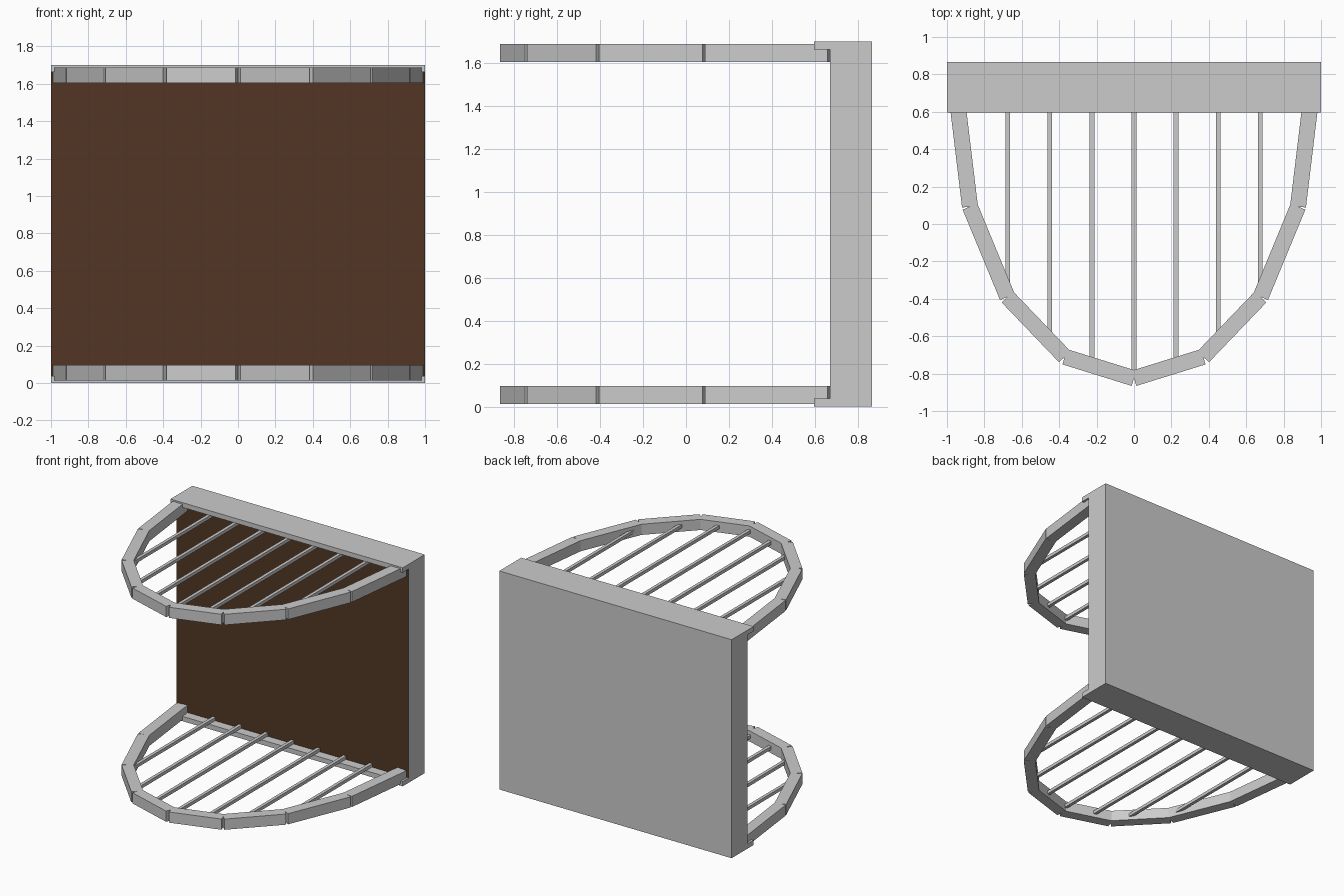
import bpy
from mathutils import Matrix, Vector

if "Cube" in bpy.data.objects:
    bpy.data.objects.remove(bpy.data.objects["Cube"])

H = 1.70            # overall height
WALL_Y = 0.67       # front face of the wall
RIM_W = 0.085
# half outline of the curved rim, from the wall to the front tip
HALF = [(0.946, 0.665), (0.877, 0.093), (0.677, -0.39), (0.37, -0.71), (0.0, -0.825)]


def box(name, center, size, angle=0.0):
    bpy.ops.mesh.primitive_cube_add(size=1)
    ob = bpy.context.object
    ob.name = name
    ob.data.transform(Matrix.Diagonal((*size, 1)))
    ob.location = center
    ob.rotation_euler.z = angle
    return ob


def rim_y(x):
    """Centreline y of the rim at a given x."""
    x = abs(x)
    for (xa, ya), (xb, yb) in zip(HALF, HALF[1:]):
        if xb <= x <= xa:
            return yb + (ya - yb) * (x - xb) / (xa - xb)


# back wall with a brown front face
wall = box("back_wall", (0, (WALL_Y + 0.867) / 2, H / 2), (2, 0.867 - WALL_Y, H))
grey = bpy.data.materials.new("wall_grey")
brown = bpy.data.materials.new("panel_brown")
brown.diffuse_color = (0.085, 0.037, 0.017, 1)
brown.use_nodes = True
brown.node_tree.nodes["Principled BSDF"].inputs["Base Color"].default_value = brown.diffuse_color
wall.data.materials.append(grey)
wall.data.materials.append(brown)
for f in wall.data.polygons:
    if f.normal.y < -0.9:
        f.material_index = 1

# bottom and top grilles are mirror images in height
for level, z in (("bottom", lambda v: v), ("top", lambda v: H - v)):
    # straight rail along the wall
    box(f"{level}_rail", (0, (0.597 + WALL_Y) / 2, z(0.0185)), (2, WALL_Y - 0.597, 0.037))

    # curved rim of straight blocks, leaving small notches at the outer corners
    for side, s in (("right", 1), ("left", -1)):
        for i, (a, b) in enumerate(zip(HALF, HALF[1:])):
            p, q = Vector((a[0] * s, a[1])), Vector((b[0] * s, b[1]))
            d, m = q - p, (p + q) / 2
            box(f"{level}_rim_{side}_{i + 1}", (m.x, m.y, z(0.0535)),
                (d.length, RIM_W, 0.083), Vector((1, 0)).angle_signed(d) * -1)

    # thin bars from the wall to the rim
    for k in range(-3, 4):
        x = 0.225 * k
        y0 = rim_y(x) + 0.015
        box(f"{level}_bar_{k + 4}", (x, (y0 + WALL_Y) / 2, z(0.0525)),
            (0.025, WALL_Y - y0, 0.025))
